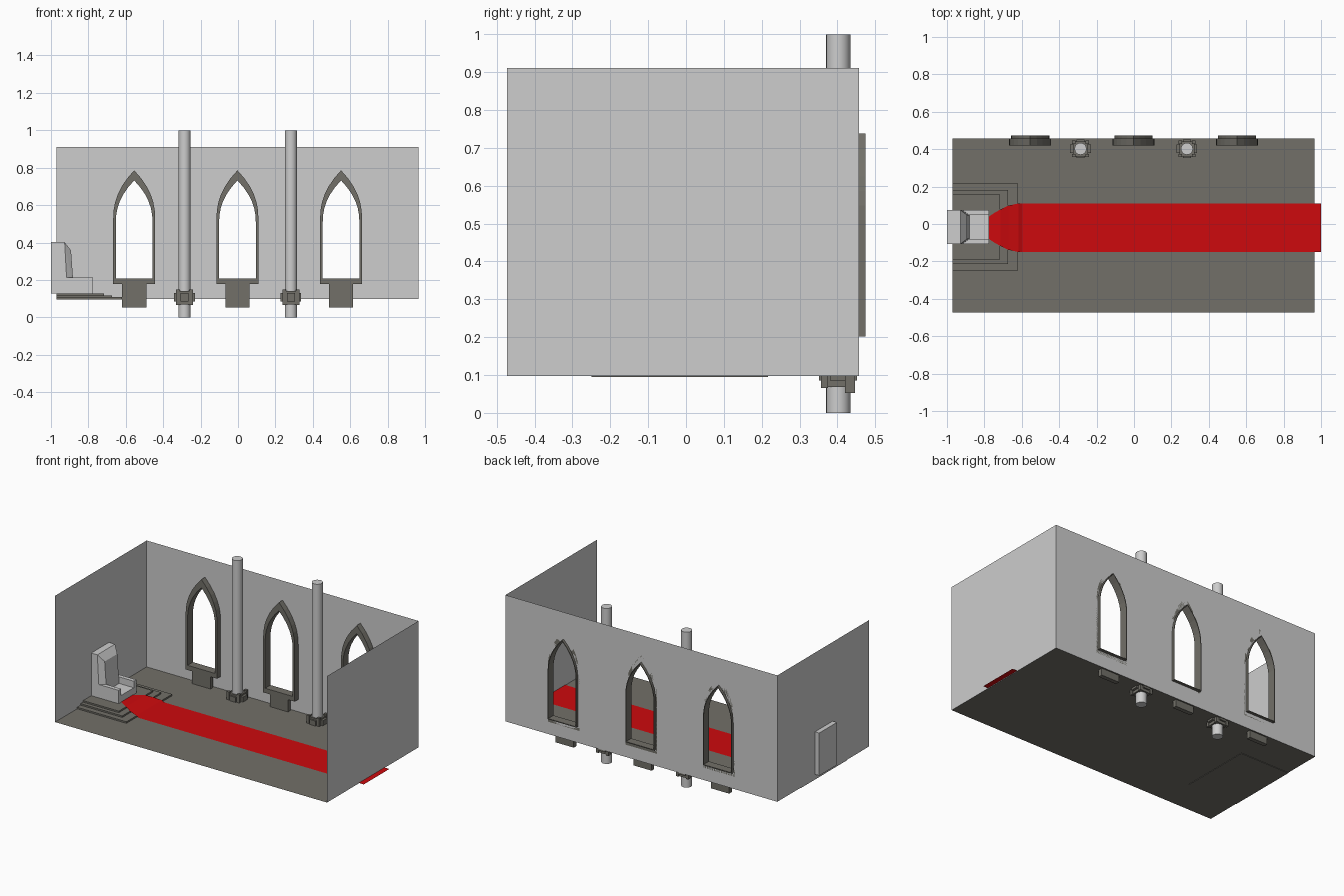
import bpy, bmesh
from mathutils import Vector

if "Cube" in bpy.data.objects:
    bpy.data.objects.remove(bpy.data.objects["Cube"])


def material(name, rgb):
    m = bpy.data.materials.new(name)
    m.diffuse_color = (*rgb, 1)
    m.use_nodes = True
    m.node_tree.nodes["Principled BSDF"].inputs["Base Color"].default_value = m.diffuse_color
    return m


PALE = material("pale stone", (0.61, 0.61, 0.61))
DARK = material("dark stone", (0.168, 0.162, 0.14))
RED = material("carpet red", (0.61, 0.003, 0.004))


def finish(bm, name, mat, solid=True):
    if solid:
        bmesh.ops.recalc_face_normals(bm, faces=bm.faces)
    me = bpy.data.meshes.new(name)
    bm.to_mesh(me)
    bm.free()
    me.materials.append(mat)
    ob = bpy.data.objects.new(name, me)
    bpy.context.collection.objects.link(ob)
    return ob


def add_box(bm, x0, x1, y0, y1, z0, z1):
    vs = bmesh.ops.create_cube(bm, size=1)["verts"]
    for v in vs:
        v.co = Vector(((x0 + x1) / 2 + v.co.x * (x1 - x0),
                       (y0 + y1) / 2 + v.co.y * (y1 - y0),
                       (z0 + z1) / 2 + v.co.z * (z1 - z0)))


def boxes(name, mat, *dims):
    bm = bmesh.new()
    for d in dims:
        add_box(bm, *d)
    return finish(bm, name, mat)


def plane(name, mat, *pts):
    bm = bmesh.new()
    bm.faces.new([bm.verts.new(p) for p in pts])
    return finish(bm, name, mat, False)


def arch(cx, half, base, spring, apex, n=6):
    """Pointed arch outline as (x, z) pairs."""
    side = [(half, base)]
    for i in range(n):
        u = i / n
        side.append((half * (1 - u ** 2.2), spring + u * (apex - spring)))
    return ([(cx + x, z) for x, z in side] + [(cx, apex)]
            + [(cx - x, z) for x, z in reversed(side)])


def add_ring(bm, outer, inner, y0, y1):
    loops = [[bm.verts.new((x, y, z)) for x, z in pts]
             for pts, y in ((outer, y0), (outer, y1), (inner, y1), (inner, y0))]
    n = len(outer)
    for k in range(4):
        a, b = loops[k], loops[(k + 1) % 4]
        for i in range(n):
            j = (i + 1) % n
            bm.faces.new((a[i], a[j], b[j], b[i]))


X0, X1, Y0, Y1, Z0, Z1 = -0.97, 0.965, -0.473, 0.457, 0.098, 0.911
WINDOWS = (-0.555, -0.003, 0.551)
CY = -0.016  # throne centre line

# Room shell: floor, two end walls
plane("floor", DARK, (X0, Y0, Z0), (X1, Y0, Z0), (X1, Y1, Z0), (X0, Y1, Z0))
plane("left_wall", PALE, (X0, Y0, Z0), (X0, Y1, Z0), (X0, Y1, Z1), (X0, Y0, Z1))
plane("right_wall", PALE, (X1, Y1, Z0), (X1, Y0, Z0), (X1, Y0, Z1), (X1, Y1, Z1))

# Back wall with three arched openings
bm = bmesh.new()
outlines = [[(X0, Z0), (X1, Z0), (X1, Z1), (X0, Z1)]]
outlines += [arch(x, 0.101, 0.205, 0.51, 0.737) for x in WINDOWS]
edges = []
for pts in outlines:
    vs = [bm.verts.new((x, Y1, z)) for x, z in pts]
    edges += [bm.edges.new((vs[i], vs[i - 1])) for i in range(len(vs))]
bmesh.ops.triangle_fill(bm, edges=edges, use_beauty=True, normal=(0, -1, 0))
finish(bm, "back_wall", PALE, False)

# Window frames, outer linings, sills and the blocks below
for i, x in enumerate(WINDOWS):
    bm = bmesh.new()
    inner = arch(x, 0.098, 0.207, 0.51, 0.732)
    add_ring(bm, arch(x, 0.112, 0.177, 0.53, 0.786), inner, 0.42, Y1)
    add_ring(bm, arch(x, 0.102, 0.202, 0.51, 0.738), inner, Y1, 0.474)
    finish(bm, f"window_frame_{i + 1}", DARK)
    boxes(f"window_block_{i + 1}", DARK,
          (x - 0.065, x + 0.065, 0.42, 0.447, 0.053, 0.18))

# Columns with square clawed bases
for i, x in enumerate((-0.286, 0.283)):
    y = 0.402
    bpy.ops.mesh.primitive_cylinder_add(vertices=20, radius=0.032, depth=1,
                                        location=(x, y, 0.5))
    col = bpy.context.object
    col.name = f"column_{i + 1}"
    col.data.materials.append(PALE)
    bpy.ops.object.shade_smooth_by_angle()
    parts = [(x - .04, x + .04, y - .04, y + .04, .068, .14),
             (x - .055, x + .055, y - .022, y + .022, .085, .13),
             (x - .022, x + .022, y - .05, y + .05, .085, .13)]
    for sx in (-1, 1):
        for sy in (-1, 1):
            cx, cy = x + sx * .036, y + sy * .036
            parts.append((cx - .009, cx + .009, cy - .009, cy + .009, .066, .15))
    boxes(f"column_base_{i + 1}", DARK, *parts)

# Dais steps
for i, (x, h, z) in enumerate(((-0.62, 0.233, 0.108), (-0.674, 0.198, 0.118),
                               (-0.716, 0.173, 0.128))):
    boxes(f"step_{i + 1}", DARK, (X0, x, CY - h, CY + h, 0.095, z))

# Throne seat with arms, and tapered backrest
boxes("throne_seat", PALE, (-1, -.775, CY - .09, CY + .09, .128, .172),
      (-.95, -.775, CY - .09, CY - .064, .128, .214),
      (-.95, -.775, CY + .064, CY + .09, .128, .214))
bm = bmesh.new()
for s in (-1, 1):
    for x, h, z in ((-1, .09, .128), (-1, .09, .402), (-.927, .09, .402),
                    (-.912, .09, .128), (-.893, .064, .358), (-.878, .064, .15)):
        bm.verts.new((x, CY + s * h, z))
bmesh.ops.convex_hull(bm, input=bm.verts)
finish(bm, "throne_back", PALE)

# Carpet draped up the steps, narrowing to the throne
bm = bmesh.new()
rows = [[bm.verts.new((x, -0.02 + s * h, z)) for s in (-1, 1)] for x, h, z in (
    (1.0, .13, .1005), (-.60, .13, .1005), (-.618, .13, .11), (-.672, .118, .12),
    (-.714, .098, .13), (-.745, .08, .13), (-.775, .06, .13))]
for a, b in zip(rows, rows[1:]):
    bm.faces.new((a[0], a[1], b[1], b[0]))
finish(bm, "carpet", RED, False)
